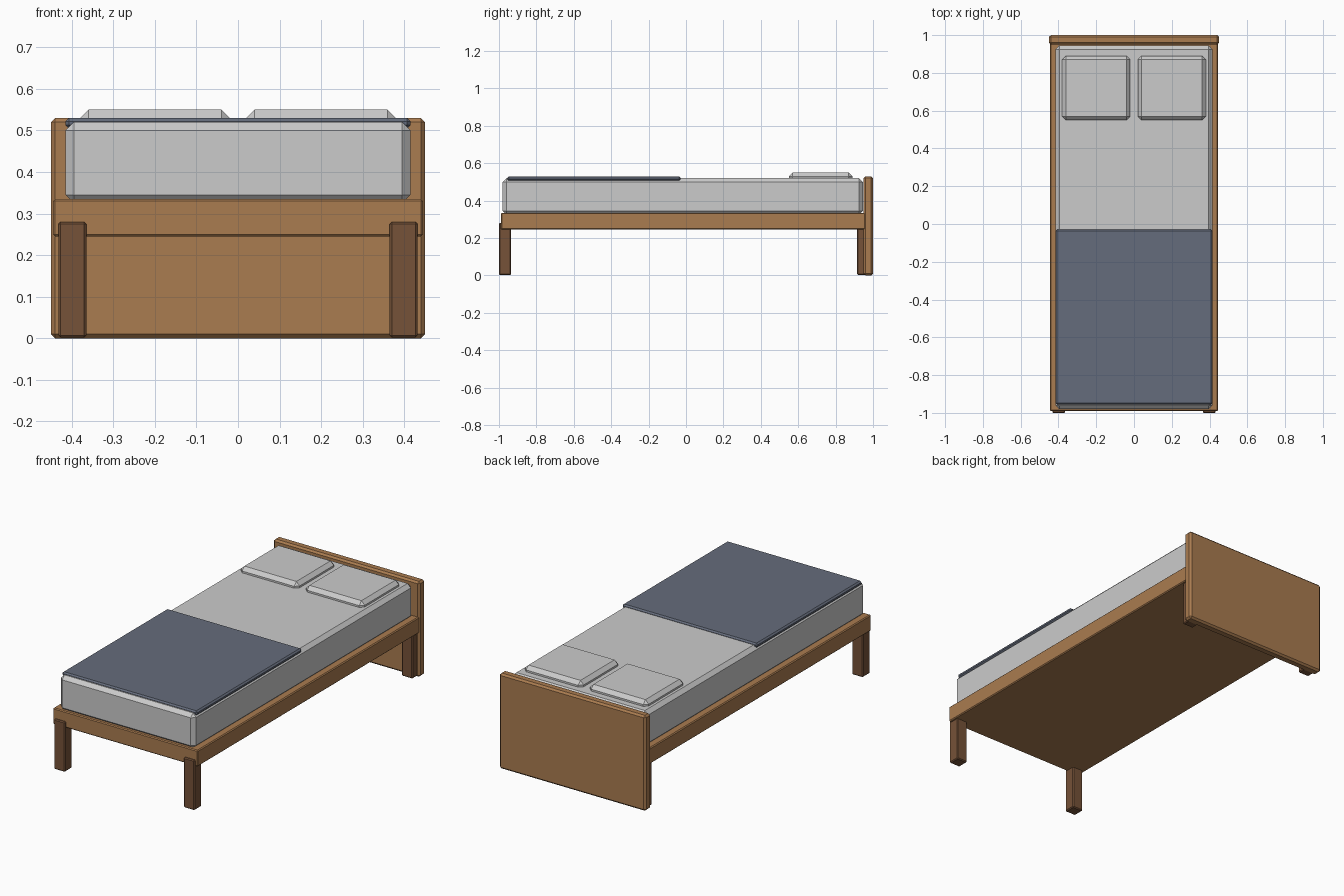
import bpy
import bmesh

if "Cube" in bpy.data.objects:
    bpy.data.objects.remove(bpy.data.objects["Cube"])


def material(name, rgb):
    m = bpy.data.materials.new(name)
    m.diffuse_color = (*rgb, 1)
    m.use_nodes = True
    m.node_tree.nodes["Principled BSDF"].inputs["Base Color"].default_value = m.diffuse_color
    return m


def block(name, xs, ys, zs, chamfer, mat=None):
    """Box between the given limits with one flat chamfer on every edge."""
    lims = (xs, ys, zs)
    bm = bmesh.new()
    bmesh.ops.create_cube(bm, size=1)
    for v in bm.verts:
        v.co = [(a + b) / 2 + c * (b - a) for (a, b), c in zip(lims, v.co)]
    bmesh.ops.bevel(bm, geom=bm.edges[:], offset=chamfer, segments=1,
                    affect='EDGES', clamp_overlap=True)
    me = bpy.data.meshes.new(name)
    bm.to_mesh(me)
    bm.free()
    ob = bpy.data.objects.new(name, me)
    bpy.context.collection.objects.link(ob)
    if mat:
        me.materials.append(mat)
    return ob


wood = material("wood", (0.40, 0.20, 0.08))
dark_wood = material("dark_wood", (0.18, 0.085, 0.04))
blue = material("blanket_blue", (0.13, 0.15, 0.20))

# Frame and headboard
block("bed_frame", (-0.445, 0.445), (-0.99, 0.96), (0.245, 0.335), 0.005, wood)
block("headboard", (-0.45, 0.45), (0.95, 1.0), (0.0, 0.53), 0.01, wood)

# Bedding
block("mattress", (-0.415, 0.415), (-0.98, 0.945), (0.325, 0.52), 0.02)
block("blanket", (-0.415, 0.415), (-0.955, -0.03), (0.505, 0.53), 0.008, blue)

# Mirrored pillows and legs
for side, s in (("left", -1), ("right", 1)):
    block(side + "_pillow", sorted((s * 0.02, s * 0.38)), (0.55, 0.89),
          (0.48, 0.55), 0.02)
    for end, ys in (("front", (-1.0, -0.935)), ("back", (0.915, 0.98))):
        block(f"{end}_{side}_leg", sorted((s * 0.365, s * 0.432)), ys,
              (0.002, 0.28), 0.005, dark_wood)
